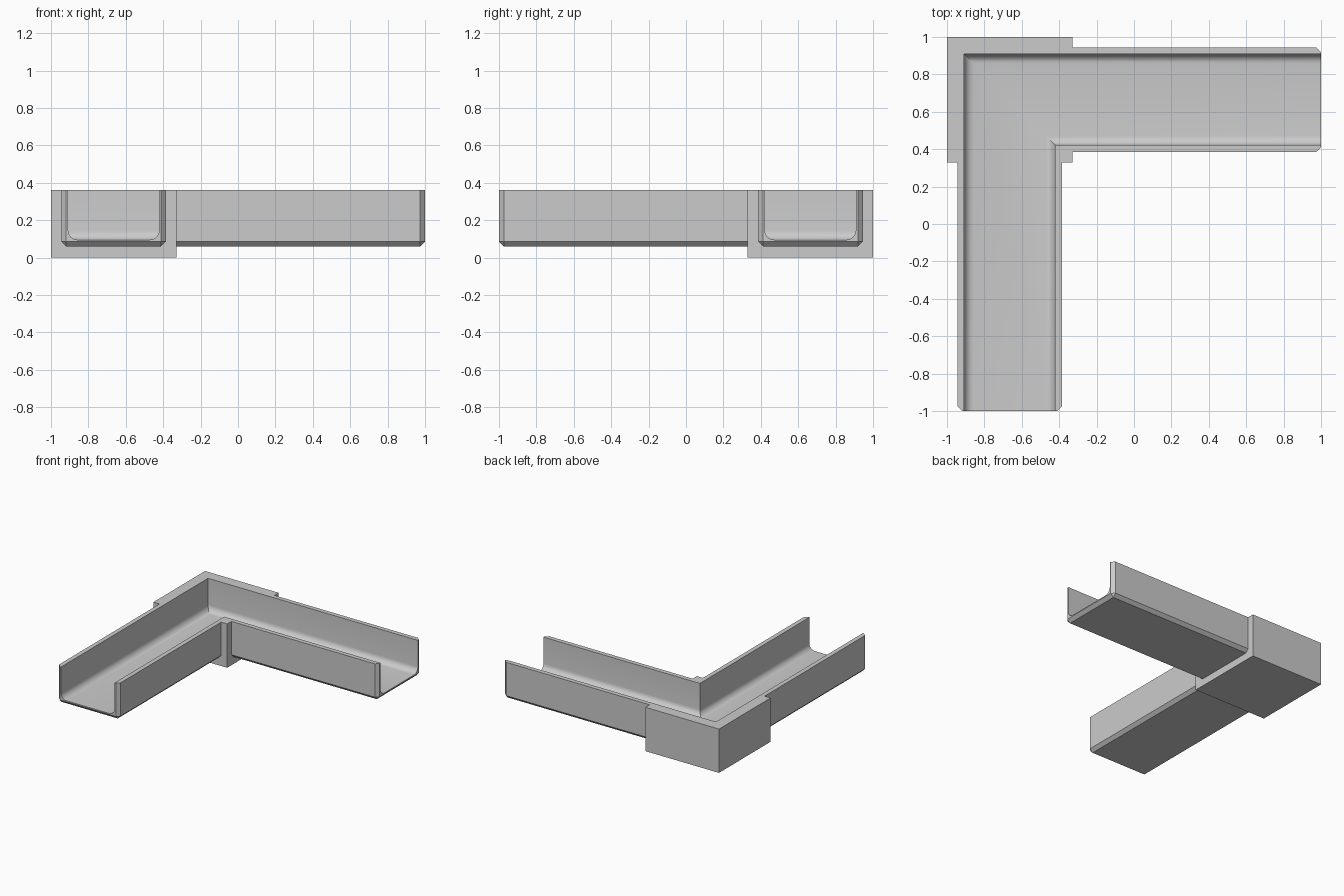
import bpy, bmesh, math

if "Cube" in bpy.data.objects:
    bpy.data.objects.remove(bpy.data.objects["Cube"], do_unlink=True)

TOP = 0.36
GREY = (0.6, 0.6, 0.6, 1)

mat = bpy.data.materials.new("plain grey")
mat.use_nodes = True
mat.diffuse_color = GREY
mat.node_tree.nodes["Principled BSDF"].inputs["Base Color"].default_value = GREY


def add_object(name, bm):
    bmesh.ops.recalc_face_normals(bm, faces=bm.faces)
    mesh = bpy.data.meshes.new(name)
    bm.to_mesh(mesh)
    bm.free()
    mesh.materials.append(mat)
    obj = bpy.data.objects.new(name, mesh)
    bpy.context.collection.objects.link(obj)
    return obj


def box(low, high):
    bm = bmesh.new()
    bmesh.ops.create_cube(bm, size=1)
    for v in bm.verts:
        v.co = [h if c > 0 else l for c, l, h in zip(v.co, low, high)]
    return bm


def arm(name, swapped):
    """Straight arm along x, chamfered below and around its open end."""
    bm = box((-0.36, 0.385, 0.06), (1, 0.945, TOP))
    edges = []
    for e in bm.edges:
        a, b = (v.co for v in e.verts)
        at_end = a.x > 0.9 and b.x > 0.9
        at_bottom = a.z < 0.1 and b.z < 0.1
        at_top = a.z > 0.3 and b.z > 0.3
        along_x = abs(a.x - b.x) > 0.5
        if (at_end and not at_top) or (at_bottom and along_x):
            edges.append(e)
    bmesh.ops.bevel(bm, geom=edges, offset=0.026, offset_type='OFFSET',
                    segments=1, affect='EDGES')
    if swapped:
        for v in bm.verts:
            v.co.x, v.co.y = -v.co.y, -v.co.x
    return add_object(name, bm)


def channel_cutter():
    """Rounded trough profile swept round a mitred right-angle corner."""
    inner, outer, floor, r, steps = 0.422, 0.908, 0.095, 0.05, 6
    profile = [(inner, TOP + 0.1)]
    for i in range(steps + 1):
        a = math.pi / 2 * i / steps
        profile.append((inner + r - r * math.cos(a), floor + r - r * math.sin(a)))
    profile += [(inner + outer - t, z) for t, z in reversed(profile)]
    bm = bmesh.new()
    rings = [[bm.verts.new(p) for p in ring] for ring in (
        [(-t, -1.1, z) for t, z in profile],
        [(-t, t, z) for t, z in profile],
        [(1.1, t, z) for t, z in profile])]
    n = len(profile)
    for a, b in zip(rings, rings[1:]):
        for i in range(n):
            j = (i + 1) % n
            bm.faces.new((a[i], a[j], b[j], b[i]))
    bm.faces.new(rings[0])
    bm.faces.new(rings[-1])
    return add_object("channel_cutter", bm)


def combine(target, tool, operation):
    mod = target.modifiers.new(operation.lower(), 'BOOLEAN')
    mod.operation = operation
    mod.solver = 'EXACT'
    mod.object = tool
    bpy.context.view_layer.objects.active = target
    bpy.ops.object.modifier_apply(modifier=mod.name)
    bpy.data.objects.remove(tool, do_unlink=True)


# Corner block with both arms joined, then the trough cut through all of it
corner = add_object("corner_channel", box((-1, 0.33, 0), (-0.33, 1, TOP)))
combine(corner, arm("side_arm", False), 'UNION')
combine(corner, arm("front_arm", True), 'UNION')
combine(corner, channel_cutter(), 'DIFFERENCE')

# Merge flat regions and shade the rounded trough smooth
bm = bmesh.new()
bm.from_mesh(corner.data)
bmesh.ops.remove_doubles(bm, verts=bm.verts, dist=0.0001)
bmesh.ops.dissolve_limit(bm, angle_limit=math.radians(1),
                         verts=bm.verts, edges=bm.edges)
bm.to_mesh(corner.data)
bm.free()
bpy.ops.object.select_all(action='DESELECT')
corner.select_set(True)
bpy.context.view_layer.objects.active = corner
bpy.ops.object.shade_smooth_by_angle(angle=math.radians(30))
